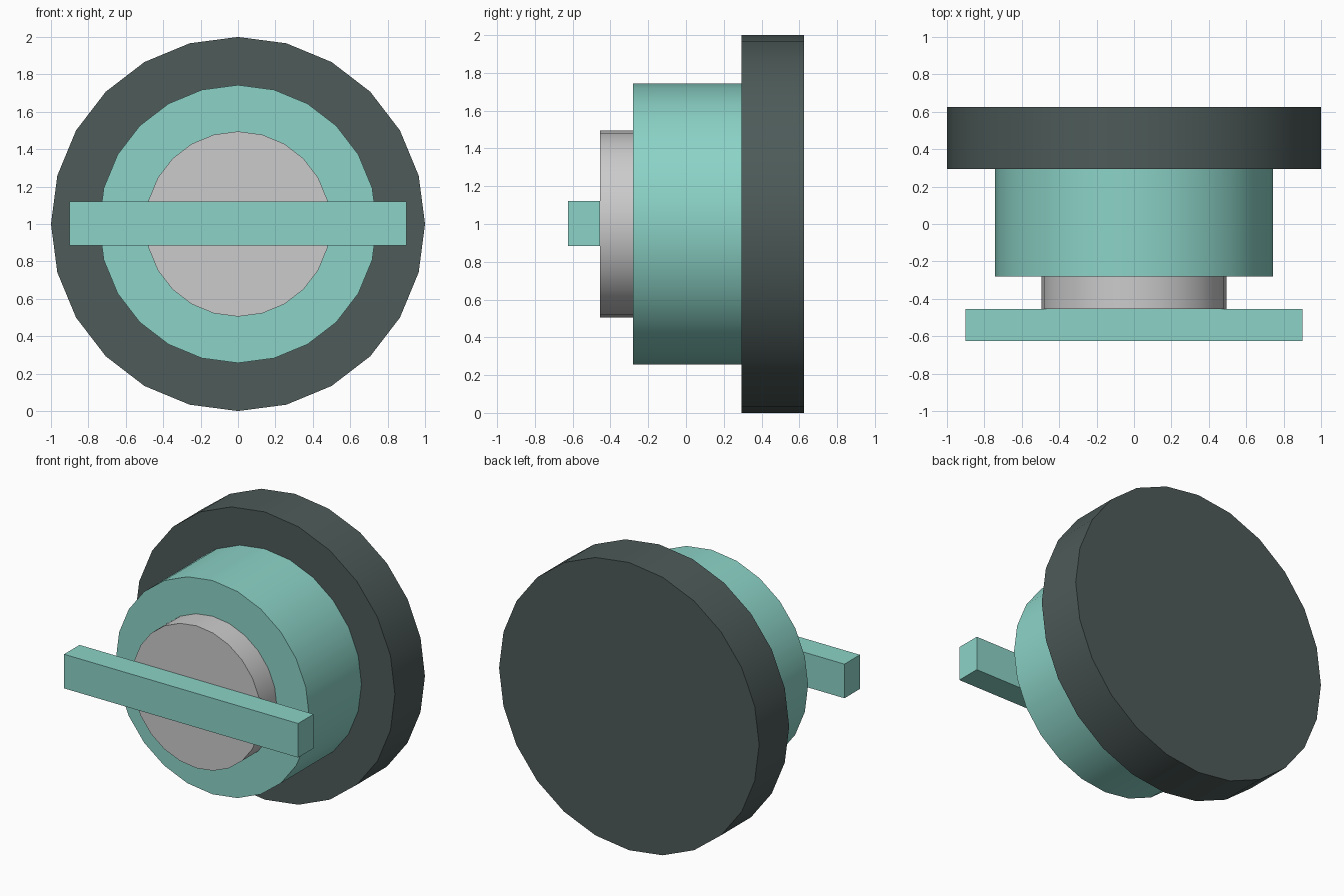
import bpy
from math import pi, radians

if "Cube" in bpy.data.objects:
    bpy.data.objects.remove(bpy.data.objects["Cube"])


def material(name, rgb):
    m = bpy.data.materials.new(name)
    m.diffuse_color = (*rgb, 1)
    m.use_nodes = True
    m.node_tree.nodes["Principled BSDF"].inputs["Base Color"].default_value = m.diffuse_color
    return m


teal = material("teal", (0.26, 0.65, 0.57))
dark = material("dark_slate", (0.075, 0.105, 0.10))


def disc(name, radius, y0, y1, mat=None):
    # 24-sided drum lying along y, smooth rim with sharp edges
    bpy.ops.mesh.primitive_cylinder_add(
        vertices=24, radius=radius, depth=y1 - y0,
        location=(0, (y0 + y1) / 2, 1), rotation=(pi / 2, 0, 0))
    ob = bpy.context.object
    ob.name = name
    if mat:
        ob.data.materials.append(mat)
    bpy.ops.object.shade_smooth_by_angle(angle=radians(30))
    return ob


# Stepped drums from back to front
disc("back_flange", 1.0, 0.295, 0.625, dark)
disc("main_drum", 0.743, -0.28, 0.295, teal)
disc("front_hub", 0.495, -0.455, -0.28)

# Handle bar across the front
bpy.ops.mesh.primitive_cube_add(size=1, location=(0, -0.54, 1.003))
bar = bpy.context.object
bar.name = "handle_bar"
bar.scale = (1.8, 0.17, 0.237)
bpy.ops.object.transform_apply(location=False, rotation=False, scale=True)
bar.data.materials.append(teal)
